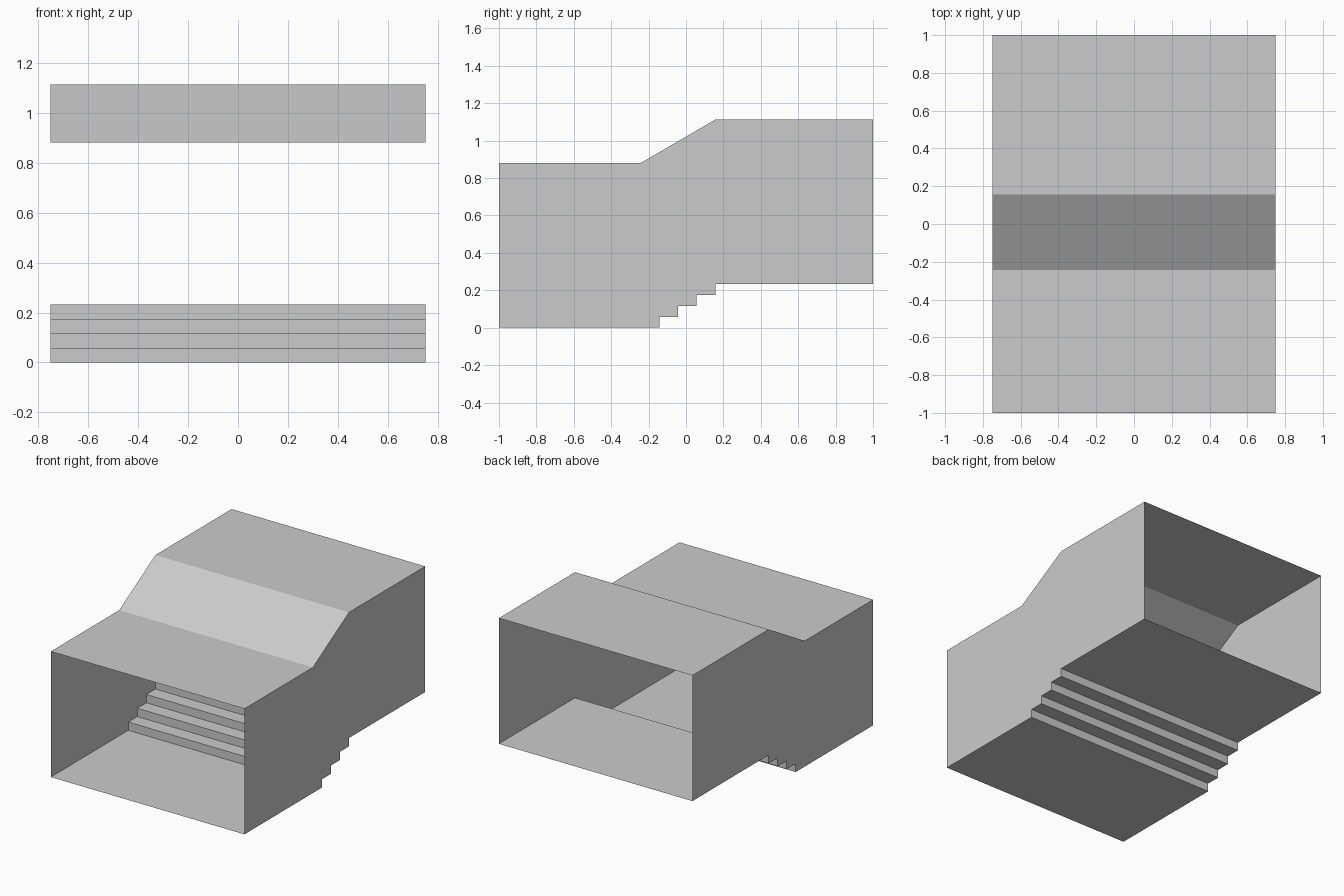
import bpy

if "Cube" in bpy.data.objects:
    bpy.data.objects.remove(bpy.data.objects["Cube"])

HALF_W = 0.75
STEPS, RUN = 4, 0.1
RISE = 0.233 / STEPS
RAMP_START, RAMP_END = -0.243, 0.157
HEIGHT = 0.88


def make_object(name, verts, faces):
    mesh = bpy.data.meshes.new(name)
    mesh.from_pydata(verts, [], faces)
    mesh.update()
    obj = bpy.data.objects.new(name, mesh)
    bpy.context.collection.objects.link(obj)
    return obj


def strip(name, profile, flip=False):
    """Sweep an open (y, z) profile across the width of the corridor."""
    verts = [(x, y, z) for y, z in profile for x in (-HALF_W, HALF_W)]
    faces = []
    for i in range(len(profile) - 1):
        a = 2 * i
        quad = (a, a + 1, a + 3, a + 2)
        faces.append(quad[::-1] if flip else quad)
    return make_object(name, verts, faces)


# Floor profile: lower landing, four steps, upper landing
floor = [(-1, 0)]
for i in range(STEPS):
    y = RAMP_START + RUN * (i + 1)
    floor += [(y, RISE * i), (y, RISE * (i + 1))]
floor.append((1, RISE * STEPS))

# Ceiling profile: low flat, slope over the stairs, high flat
top = HEIGHT + RISE * STEPS
ceiling = [(-1, HEIGHT), (RAMP_START, HEIGHT), (RAMP_END, top), (1, top)]

# Surfaces are single sheets facing into the corridor, ends left open
strip("stepped_floor", floor)
strip("sloped_ceiling", ceiling, flip=True)

# Side walls fill the outline between floor and ceiling
outline = floor + ceiling[::-1]
ring = list(range(len(outline)))
for name, x, face in (("left_wall", -HALF_W, ring), ("right_wall", HALF_W, ring[::-1])):
    make_object(name, [(x, y, z) for y, z in outline], [face])
